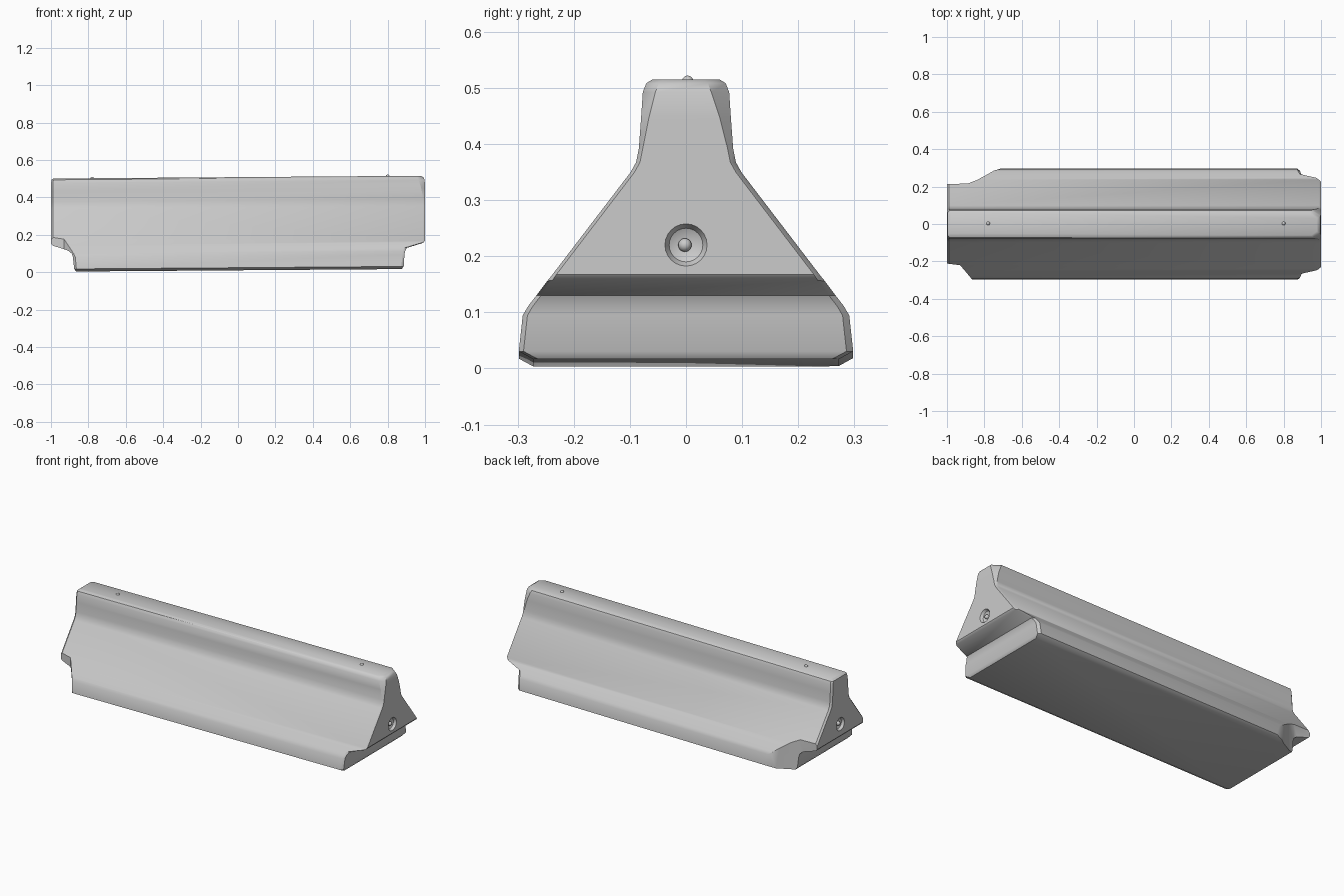
import bpy, bmesh, math

if "Cube" in bpy.data.objects:
    bpy.data.objects.remove(bpy.data.objects["Cube"])

TILT = 0.0075  # the whole block rises slightly towards +x


def make_object(name, bm):
    bmesh.ops.recalc_face_normals(bm, faces=bm.faces)
    mesh = bpy.data.meshes.new(name)
    bm.to_mesh(mesh)
    bm.free()
    ob = bpy.data.objects.new(name, mesh)
    bpy.context.collection.objects.link(ob)
    return ob


def loft(bm, rings):
    loops = [[bm.verts.new(p) for p in r] for r in rings]
    n = len(loops[0])
    for a, b in zip(loops, loops[1:]):
        for i in range(n):
            j = (i + 1) % n
            bm.faces.new((a[i], a[j], b[j], b[i]))
    bm.faces.new(loops[0])
    bm.faces.new(loops[-1])


def ring(z, w, xl, xr, cr):
    c = 0.010
    pts = [(xl + c, -w), (xr - cr, -w), (xr, -w + cr * .7), (xr, w - cr),
           (xr - cr * 1.3, w), (xl + c, w), (xl, w - c), (xl, -w + c)]
    return [(x, y, z + TILT * x) for x, y in pts]


def cut(target, cutter):
    cutter.hide_render = True
    mod = target.modifiers.new("cut", 'BOOLEAN')
    mod.operation = 'DIFFERENCE'
    mod.solver = 'EXACT'
    mod.object = cutter
    bpy.context.view_layer.objects.active = target
    bpy.ops.object.modifier_apply(modifier=mod.name)
    bpy.data.objects.remove(cutter)


# Barrier body: height, half width, left end, right end, right corner chamfer
levels = [
    (0.010, 0.272, -0.865, 0.875, 0.012),
    (0.024, 0.298, -0.876, 0.886, 0.012),
    (0.088, 0.291, -0.883, 0.890, 0.012),
    (0.105, 0.281, -0.888, 0.893, 0.012),
    (0.123, 0.267, -0.910, 0.902, 0.012),
    (0.149, 0.247, -0.990, 0.990, 0.012),
    (0.160, 0.238, -0.999, 0.999, 0.010),
    (0.342, 0.099, -1.000, 1.000, 0.010),
    (0.360, 0.089, -1.000, 1.000, 0.010),
    (0.385, 0.084, -1.000, 1.000, 0.010),
    (0.440, 0.080, -1.000, 1.000, 0.020),
    (0.485, 0.077, -0.999, 0.998, 0.032),
    (0.501, 0.071, -0.997, 0.990, 0.032),
    (0.508, 0.060, -0.988, 0.978, 0.030),
]
bm = bmesh.new()
loft(bm, [ring(*lv) for lv in levels])
body = make_object("barrier_body", bm)

# Broken lower corners at the left end
back_chip = [(-1.1, 0.212), (-0.89, 0.216), (-0.84, 0.235), (-0.79, 0.262),
             (-0.75, 0.285), (-0.69, 0.303), (-0.69, 0.4), (-1.1, 0.4)]
front_chip = [(-1.1, -0.200), (-0.98, -0.214), (-0.93, -0.220),
              (-0.90, -0.255), (-0.86, -0.303), (-0.86, -0.4), (-1.1, -0.4)]
for outline in (back_chip, front_chip):
    bm = bmesh.new()
    loft(bm, [[(x, y, z) for x, y in outline] for z in (-0.1, 0.4)])
    cut(body, make_object("chip_cutter", bm))


# Dished socket in each end, with a small round pin in the middle
def ball(name, loc, r):
    bpy.ops.mesh.primitive_uv_sphere_add(segments=16, ring_count=10,
                                         radius=r, location=loc)
    ob = bpy.context.object
    ob.name = name
    bpy.ops.object.shade_smooth()


for side, label in ((-1, "left"), (1, "right")):
    z = 0.22
    bm = bmesh.new()
    rings = []
    for x, r in ((1.01, 0.044), (1.0, 0.038), (0.985, 0.030), (0.978, 0.016)):
        rings.append([(side * x, r * math.cos(a), z + r * math.sin(a))
                      for a in (math.tau * i / 24 for i in range(24))])
    loft(bm, rings)
    cut(body, make_object("socket_cutter", bm))
    ball("end_pin_" + label, (side * 0.984, -0.002, z), 0.012)

# Small lifting studs on the top
for x, label in ((-0.78, "left"), (0.80, "right")):
    ball("top_stud_" + label, (x, 0.003, 0.506 + TILT * x), 0.010)

# Smooth shading with the hard edges kept
bpy.ops.object.select_all(action='DESELECT')
body.select_set(True)
bpy.context.view_layer.objects.active = body
bpy.ops.object.shade_smooth_by_angle(angle=math.radians(35))
